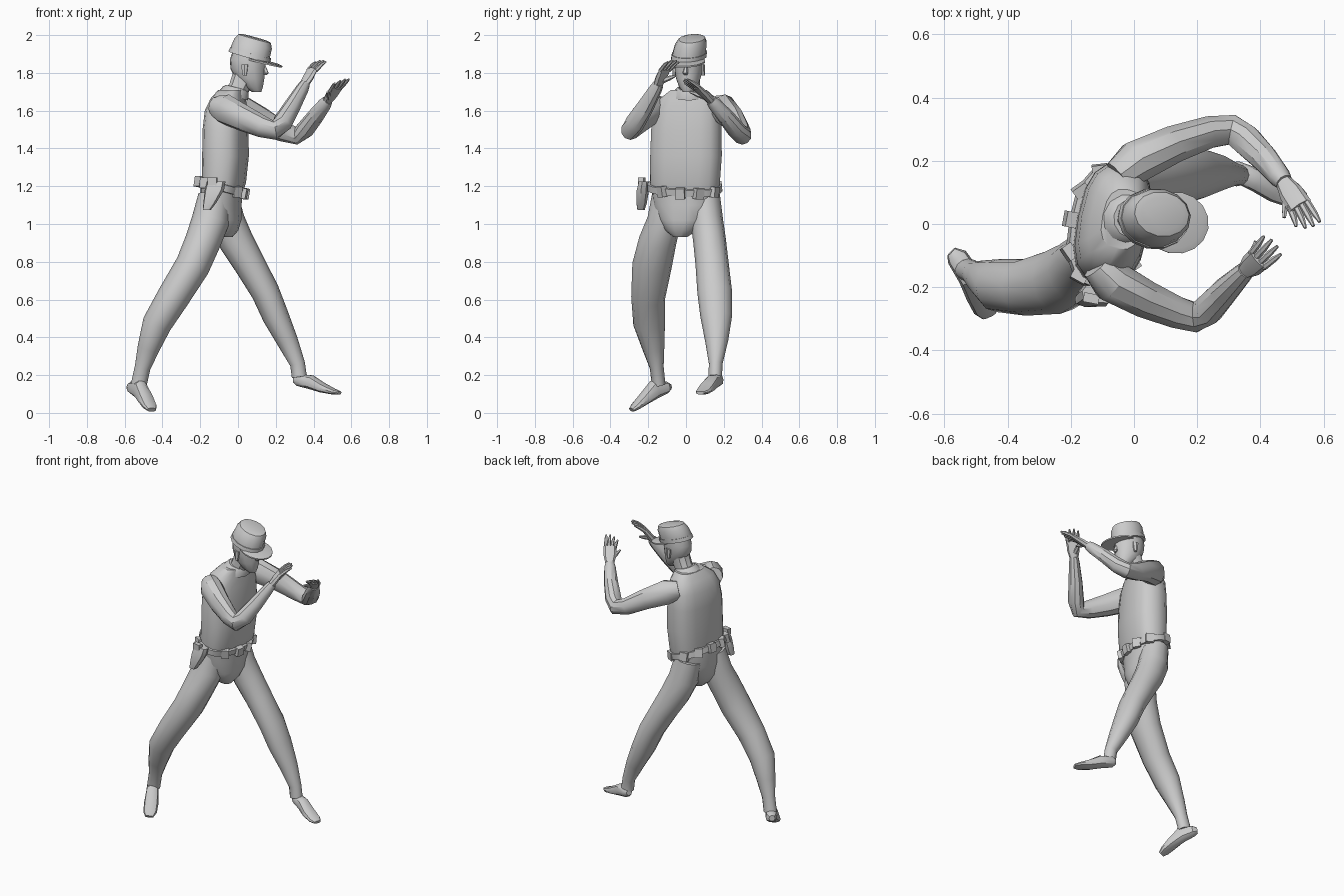
import bpy, math
from mathutils import Vector as V, Matrix

YAW = Matrix.Rotation(math.radians(-11), 3, 'Z')   # body turned a little to its right
FWD, LEFT, UP = YAW @ V((1, 0, 0)), YAW @ V((0, 1, 0)), V((0, 0, 1))


def make(name, verts, faces, angle=35):
    me = bpy.data.meshes.new(name)
    me.from_pydata(verts, [], faces)
    ob = bpy.data.objects.new(name, me)
    bpy.context.collection.objects.link(ob)
    bpy.ops.object.select_all(action='DESELECT')
    ob.select_set(True)
    bpy.context.view_layer.objects.active = ob
    bpy.ops.object.mode_set(mode='EDIT')
    bpy.ops.mesh.select_all(action='SELECT')
    bpy.ops.mesh.normals_make_consistent(inside=False)
    bpy.ops.object.mode_set(mode='OBJECT')
    bpy.ops.object.shade_smooth_by_angle(angle=math.radians(angle))
    return ob


def loft(name, rings, side, axis=None, n=10, power=2.0, turn=0.0):
    """rings: (x, y, z, radius along side, radius across)"""
    pts = [V(r[:3]) for r in rings]
    verts, faces = [], []
    for i, r in enumerate(rings):
        t = V(axis) if axis else pts[min(i + 1, len(pts) - 1)] - pts[max(i - 1, 0)]
        t.normalize()
        u = V(side)
        u = (u - t * u.dot(t)).normalized()
        w = t.cross(u)
        for k in range(n):
            a = 2 * math.pi * k / n + turn
            c, s = math.cos(a), math.sin(a)
            c = math.copysign(abs(c) ** (2 / power), c)
            s = math.copysign(abs(s) ** (2 / power), s)
            verts.append(pts[i] + u * c * r[3] + w * s * r[4])
    for i in range(len(rings) - 1):
        for k in range(n):
            a, b = i * n + k, i * n + (k + 1) % n
            faces.append((a, b, b + n, a + n))
    faces += [tuple(range(n)), tuple(range(len(verts) - n, len(verts)))]
    return make(name, verts, faces)


def box(name, loc, size, rot):
    verts = [V(loc) + rot @ V((x * size[0] / 2, y * size[1] / 2, z * size[2] / 2))
             for x in (-1, 1) for y in (-1, 1) for z in (-1, 1)]
    return make(name, verts, [(0, 1, 3, 2), (4, 5, 7, 6), (0, 1, 5, 4),
                              (2, 3, 7, 6), (0, 2, 6, 4), (1, 3, 7, 5)])


def hand(name, wrist, palm, tip, side, thumb):
    w, p, t, s = V(wrist), V(palm), V(tip), V(side).normalized()
    loft(name + "_palm", [(*w, .026, .022), (*w.lerp(p, .45), .038, .02),
                          (*p, .04, .014)], s, n=8)
    for k, short in zip((-1.5, -.5, .5, 1.5), (.14, 0, 0, .12)):
        a = p + s * k * .02 - (p - w) * .1
        b = (t + s * k * .027).lerp(a, short)
        mid = a.lerp(b, .5) + (p - w).normalized() * .01
        loft(name + "_finger", [(*a, .011, .011), (*mid, .010, .010),
                                (*b, .005, .005)], s, n=6)
    a = w.lerp(p, .2)
    th = V(thumb)
    loft(name + "_thumb", [(*a, .016, .014), (*a.lerp(th, .6), .013, .012),
                           (*th, .006, .006)], UP, n=6)


# Torso
loft("torso", [(-.08, -.005, 1.17, .180, .098), (-.075, -.005, 1.22, .188, .108),
               (-.066, 0, 1.36, .193, .114), (-.066, .002, 1.50, .190, .112),
               (-.062, .008, 1.60, .178, .105), (-.052, .012, 1.665, .152, .085),
               (-.035, .015, 1.71, .095, .065)], LEFT, UP, n=16, power=2.7)

# Hips
loft("hips", [(-.085, -.01, 1.20, .178, .108), (-.09, -.008, 1.10, .168, .105),
              (-.085, -.015, 1.02, .13, .10), (-.075, -.025, .965, .085, .075),
              (-.07, -.03, .93, .035, .04)], LEFT, UP, n=14, power=2.2)

# Legs
loft("right_leg", [(-.125, -.095, 1.15, .085, .085), (-.145, -.115, 1.02, .09, .10),
                   (-.185, -.15, .91, .10, .095), (-.24, -.18, .78, .105, .092),
                   (-.345, -.20, .61, .09, .086), (-.43, -.195, .47, .084, .078),
                   (-.475, -.172, .34, .058, .058), (-.505, -.155, .24, .037, .042),
                   (-.525, -.145, .15, .036, .042)], (0, 1, 0), n=12)
loft("left_leg", [(-.085, .095, 1.15, .085, .085), (-.06, .11, 1.02, .086, .095),
                  (-.01, .125, .91, .087, .092), (.06, .138, .79, .088, .083),
                  (.145, .152, .64, .092, .075), (.20, .16, .51, .084, .07),
                  (.262, .162, .38, .061, .056), (.315, .157, .26, .036, .040),
                  (.325, .155, .19, .036, .040)], (0, 1, 0), n=12)

# Feet
loft("right_foot", [(-.578, -.088, .138, .018, .018), (-.56, -.105, .135, .034, .032),
                    (-.520, -.165, .125, .038, .050), (-.49, -.22, .075, .044, .032),
                    (-.468, -.265, .035, .042, .02), (-.458, -.288, .016, .026, .012)],
     (.86, .5, 0), n=10, power=2.4)
loft("left_foot", [(.298, .178, .178, .018, .018), (.318, .168, .175, .033, .033),
                   (.385, .14, .163, .037, .038), (.445, .112, .134, .043, .027),
                   (.505, .09, .113, .041, .016), (.537, .075, .106, .024, .009)],
     (.4, .9, 0), n=10, power=2.4)

# Arms
loft("right_arm", [(-.115, -.13, 1.625, .055, .055), (-.07, -.18, 1.61, .08, .07),
                   (.03, -.235, 1.56, .07, .063), (.13, -.278, 1.515, .058, .053),
                   (.195, -.295, 1.497, .053, .050), (.235, -.27, 1.535, .054, .050),
                   (.285, -.215, 1.62, .046, .044), (.34, -.16, 1.715, .035, .033),
                   (.355, -.145, 1.742, .028, .028)], UP)
loft("left_arm", [(-.05, .15, 1.625, .055, .055), (.005, .195, 1.61, .08, .07),
                  (.12, .25, 1.555, .066, .062), (.235, .29, 1.49, .054, .053),
                  (.31, .298, 1.468, .048, .050), (.355, .265, 1.50, .048, .050),
                  (.41, .21, 1.57, .044, .044), (.46, .15, 1.635, .036, .036),
                  (.475, .132, 1.655, .028, .028)], UP)
hand("right_hand", (.35, -.15, 1.735), (.395, -.11, 1.82), (.445, -.06, 1.865),
     (.67, -.74, 0), (.385, -.055, 1.785))
hand("left_hand", (.472, .135, 1.65), (.525, .055, 1.725), (.555, -.01, 1.762),
     (.93, .2, .25), (.475, .02, 1.70))

# Neck and collar
loft("neck", [(-.03, .018, 1.66, .062, .062), (.005, .018, 1.72, .056, .056),
              (.03, .018, 1.78, .058, .062)], LEFT)
loft("collar", [(-.028, .018, 1.675, .092, .085), (-.012, .018, 1.71, .076, .072),
                (-.006, .018, 1.722, .062, .06)], LEFT, (.25, 0, 1), n=12)

# Head
loft("head", [(.098, .008, 1.70, .026, .026), (.083, .010, 1.725, .047, .050),
              (.063, .012, 1.77, .066, .078), (.052, .015, 1.82, .076, .093),
              (.053, .016, 1.87, .080, .098), (.065, .018, 1.93, .076, .09)],
     LEFT, UP, n=12)
loft("nose", [(.137, 0, 1.835, .008, .010), (.146, -.003, 1.80, .015, .018),
              (.142, -.002, 1.79, .010, .012)], LEFT, UP, n=6)
for s in (1, -1):
    loft("ear", [(*(V((.05, .015, z)) + LEFT * s * .078), .010, r)
                 for z, r in ((1.785, .010), (1.81, .016), (1.845, .02))], LEFT, UP, n=6)

# Cap
tilt = V((.27, -.05, 1))
loft("cap", [(.062, .016, 1.885, .091, .112), (.067, .018, 1.915, .089, .108),
             (.080, .026, 1.955, .085, .104), (.088, .031, 1.982, .070, .090),
             (.090, .032, 1.987, .050, .070)], LEFT, tilt, n=14)
loft("cap_band", [(.060, .015, 1.883, .095, .116), (.067, .018, 1.906, .094, .113)],
     LEFT, tilt, n=14)
loft("cap_visor", [(.130, .004, 1.853, .098, .108), (.132, .004, 1.861, .098, .108),
                   (.132, .004, 1.866, .080, .090)], LEFT, (.24, -.05, 1), n=16)

# Belt, with buckle and pouches spaced round it
tilt = V((.27, 0, 1)).normalized()
centre = V((-.086, -.008, 1.193))
loft("belt", [(*(centre + tilt * h), .190 + d, .112 + d)
              for h, d in ((-.02, 0), (-.018, .008), (.018, .008), (.02, 0))],
     LEFT, tilt, n=20, power=2.4)
for deg in (0, 30, -32, 62, 118, 150, 180, 212, 242):
    a = math.radians(deg)
    out = FWD * math.cos(a) * .118 + LEFT * math.sin(a) * .194
    p = centre + out
    p.z -= out.x * .27
    rot = Matrix.Rotation(math.atan2(out.y, out.x), 3, 'Z') @ Matrix.Rotation(.2 * math.cos(a), 3, 'Y')
    box("buckle" if deg == 0 else "belt_pouch", p, (.034, .05, .056), rot)

# Holster
loft("holster", [(-.115, -.222, 1.225, .050, .026), (-.125, -.228, 1.18, .052, .032),
                 (-.15, -.235, 1.11, .034, .028), (-.165, -.238, 1.075, .022, .020)],
     FWD, UP, n=8, power=3)
box("holster_grip", (-.135, -.235, 1.225), (.05, .03, .04), YAW)
